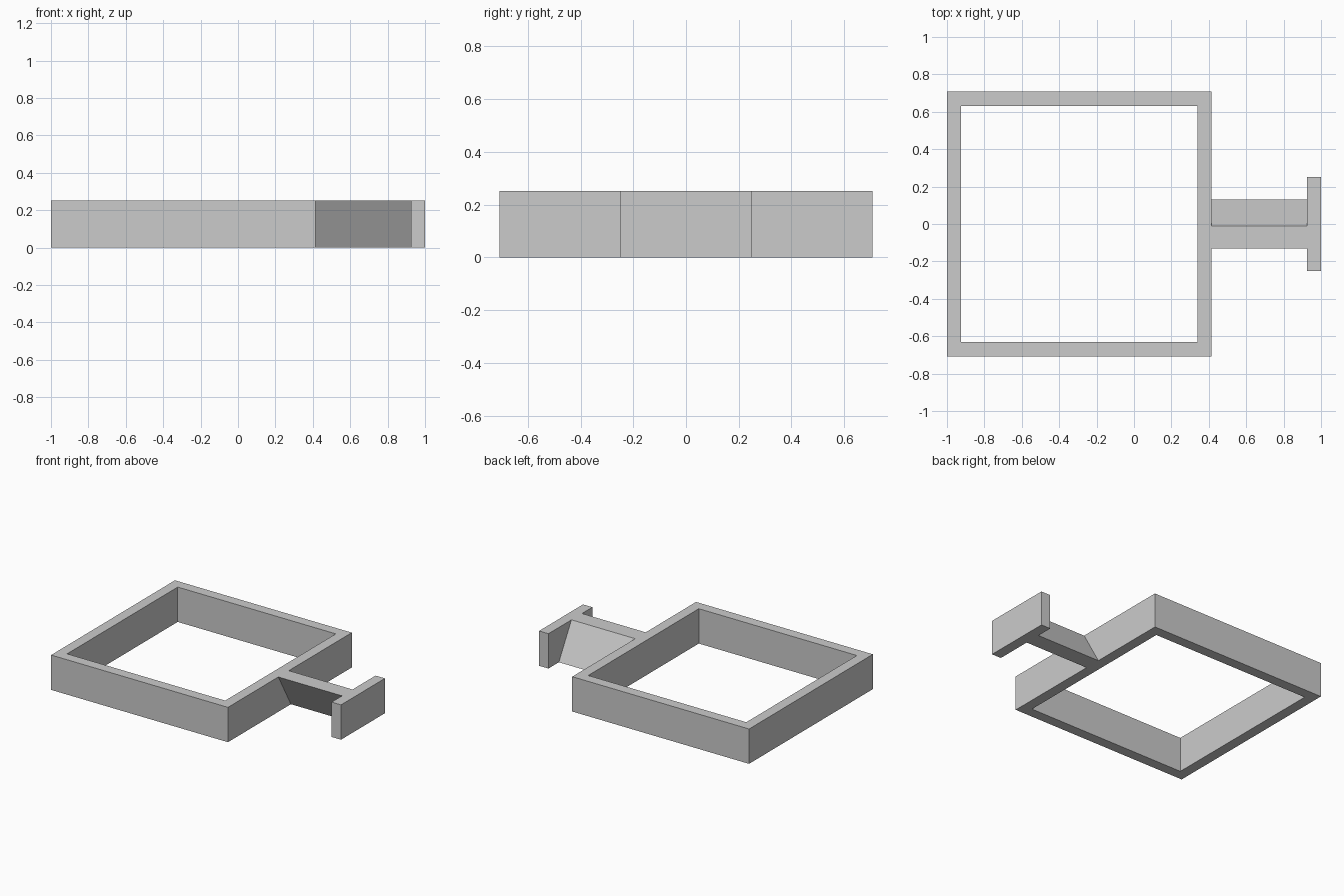
import bpy, bmesh

if "Cube" in bpy.data.objects:
    bpy.data.objects.remove(bpy.data.objects["Cube"])

H = 0.252  # common height of every part

grey = bpy.data.materials.new("light grey")
grey.diffuse_color = (0.6, 0.6, 0.6, 1)
grey.use_nodes = True
grey.node_tree.nodes["Principled BSDF"].inputs["Base Color"].default_value = grey.diffuse_color


def finish(name, bm):
    bmesh.ops.recalc_face_normals(bm, faces=bm.faces)
    mesh = bpy.data.meshes.new(name)
    bm.to_mesh(mesh)
    bm.free()
    mesh.materials.append(grey)
    obj = bpy.data.objects.new(name, mesh)
    bpy.context.collection.objects.link(obj)
    return obj


def rect(x0, x1, y):
    return [(x0, -y), (x1, -y), (x1, y), (x0, y)]


def loft(bm, low, high, caps=True):
    """Joins two matching loops of points with quads, optionally capped."""
    a = [bm.verts.new(p) for p in low]
    b = [bm.verts.new(p) for p in high]
    n = len(a)
    for i in range(n):
        j = (i + 1) % n
        bm.faces.new((a[i], a[j], b[j], b[i]))
    if caps:
        bm.faces.new(a[::-1])
        bm.faces.new(b)
    return a, b


# Square open frame: outer and inner walls bridged by flat rims
bm = bmesh.new()
walls = []
for outline in (rect(-1, 0.415, 0.7075), rect(-0.925, 0.34, 0.632)):
    walls.append(loft(bm, [(x, y, 0) for x, y in outline],
                      [(x, y, H) for x, y in outline], caps=False))
for outer, inner in zip(*walls):
    for i in range(4):
        j = (i + 1) % 4
        bm.faces.new((outer[i], outer[j], inner[j], inner[i]))
finish("square_frame", bm)

# Slanted connecting arm: leaning parallelogram section along x
section = [(0.012, 0), (0.132, 0), (-0.012, H), (-0.132, H)]
bm = bmesh.new()
loft(bm, [(0.415, y, z) for y, z in section],
     [(0.925, y, z) for y, z in section], caps=False)
finish("slanted_arm", bm)

# Upright end plate
bm = bmesh.new()
outline = rect(0.925, 1, 0.251)
loft(bm, [(x, y, 0) for x, y in outline], [(x, y, H) for x, y in outline])
finish("end_plate", bm)
